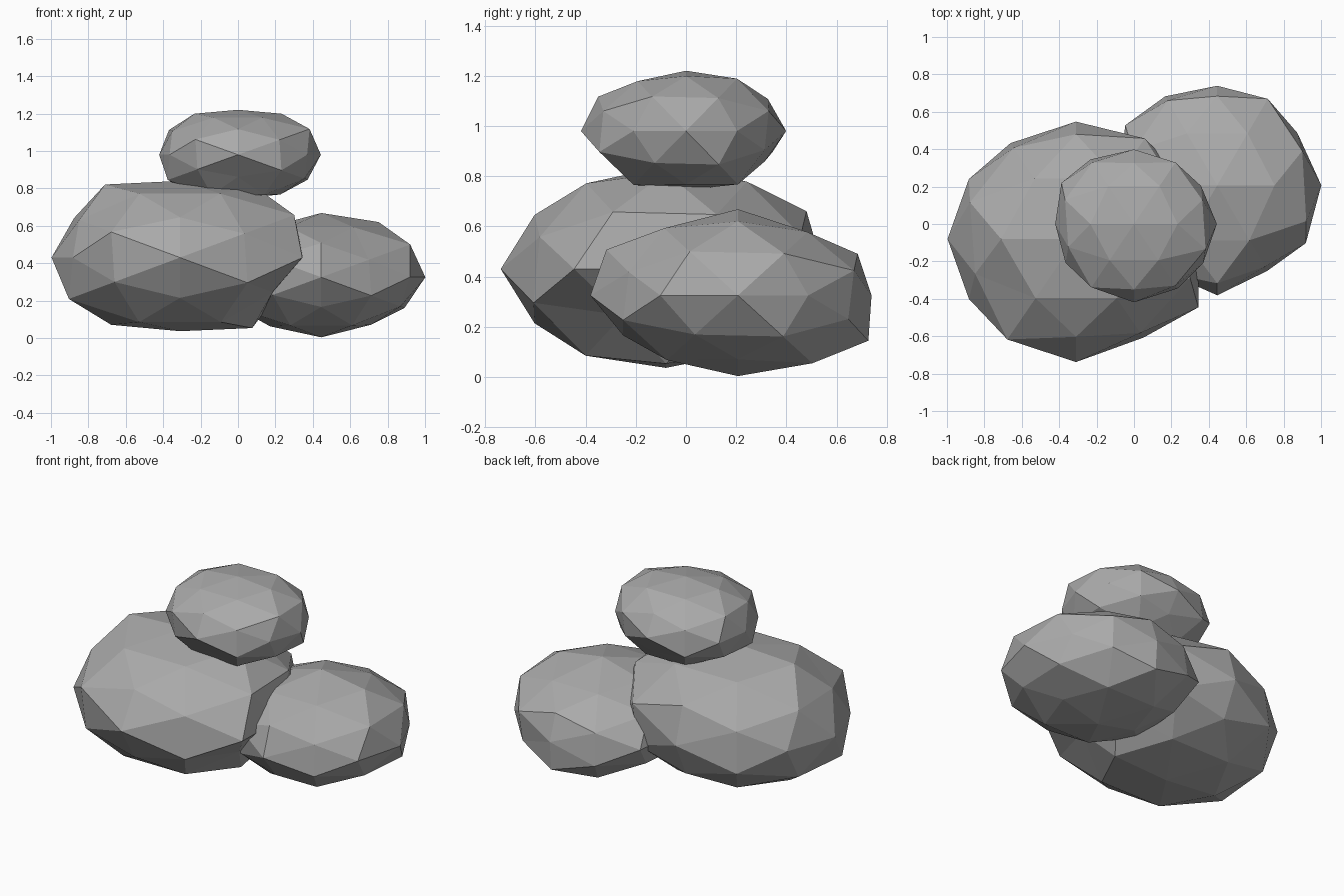
import bpy
import bmesh
from itertools import product
from mathutils import Vector

old = bpy.data.objects.get("Cube")
if old:
    bpy.data.objects.remove(old, do_unlink=True)

# One stone colour for the whole pile
stone = bpy.data.materials.new("stone_grey")
stone.use_nodes = True
grey = (0.4, 0.4, 0.4, 1)
stone.diffuse_color = grey
stone.node_tree.nodes["Principled BSDF"].inputs["Base Color"].default_value = grey

SIGNS = (-1, 1)
# Each family of directions: base vector and the two axes whose signs pick its bulge
CORNERS = {
    "corner_xy": (Vector((0.851, 0.526, 0)), (0, 1)),
    "corner_yz": (Vector((0, 0.851, 0.526)), (1, 2)),
    "corner_xz": (Vector((0.526, 0, 0.851)), (0, 2)),
}
MIDDLES = {
    "middle_xz": (Vector((0.809, 0.309, 0.5)), (0, 2), -1),
    "middle_xy": (Vector((0.5, 0.809, 0.309)), (0, 1), 1),
    "middle_yz": (Vector((0.309, 0.5, 0.809)), (1, 2), 0),
}


def bulges(shape):
    """Yield (unit direction, radial factor) for every knuckle of a faceted stone."""
    for axis in range(3):
        for side in SIGNS:
            direction = Vector()
            direction[axis] = side
            yield direction, shape["poles"][axis * 2 + (side > 0)]
    for name, (base, (u, v)) in CORNERS.items():
        for i, pair in enumerate(product(SIGNS, repeat=2)):
            direction = base.copy()
            direction[u] *= pair[0]
            direction[v] *= pair[1]
            yield direction, shape[name][i]
    for name, (base, (u, v), ridge) in MIDDLES.items():
        for signs in product(SIGNS, repeat=3):
            factor = shape[name][(signs[u] > 0) * 2 + (signs[v] > 0)]
            # Alternate knuckles sit lower, which gives the slanted ridges
            if ridge and signs[0] * signs[1] * signs[2] != ridge:
                factor -= 5
            yield Vector(s * b for s, b in zip(signs, base)), factor


def make_stone(name, centre, size, shape):
    """Hull the directions into a flat-faced ball, then push each knuckle in or out."""
    bm = bmesh.new()
    factors = {}
    for direction, factor in bulges(shape):
        factors[bm.verts.new(direction)] = factor / 100
    bmesh.ops.convex_hull(bm, input=list(bm.verts))
    bmesh.ops.recalc_face_normals(bm, faces=list(bm.faces))
    for vert, factor in factors.items():
        vert.co = Vector(c * s * factor for c, s in zip(vert.co, size))
    mesh = bpy.data.meshes.new(name)
    bm.to_mesh(mesh)
    bm.free()
    mesh.materials.append(stone)
    obj = bpy.data.objects.new(name, mesh)
    obj.location = centre
    bpy.context.collection.objects.link(obj)


# Large stone at the front right
make_stone("large_stone", (-0.31, -0.08, 0.43), (0.68, 0.615, 0.41), dict(
    poles=(101, 97, 107, 102, 96, 100),
    corner_xy=(99, 99, 113, 100),
    corner_yz=(100, 100, 100, 107),
    corner_xz=(103, 112, 108, 110),
    middle_xz=(108, 103, 95, 111),
    middle_xy=(108, 103, 106, 108),
    middle_yz=(104, 103, 100, 105)))

# Medium stone leaning behind it on the left
make_stone("medium_stone", (0.445, 0.207, 0.325), (0.53, 0.56, 0.315), dict(
    poles=(100, 105, 105, 95, 102, 109),
    corner_xy=(100, 109, 105, 95),
    corner_yz=(96, 110, 109, 100),
    corner_xz=(98, 100, 95, 110),
    middle_xz=(105, 105, 104, 111),
    middle_xy=(103, 105, 101, 102),
    middle_yz=(101, 105, 106, 99)))

# Small stone balanced on top
make_stone("small_stone", (0, 0, 0.98), (0.43, 0.395, 0.25), dict(
    poles=(98, 103, 106, 101, 94, 96),
    corner_xy=(100, 106, 101, 98),
    corner_yz=(90, 104, 93, 97),
    corner_xz=(100, 103, 100, 103),
    middle_xz=(108, 106, 107, 110),
    middle_xy=(106, 108, 108, 103),
    middle_yz=(106, 98, 105, 103)))
